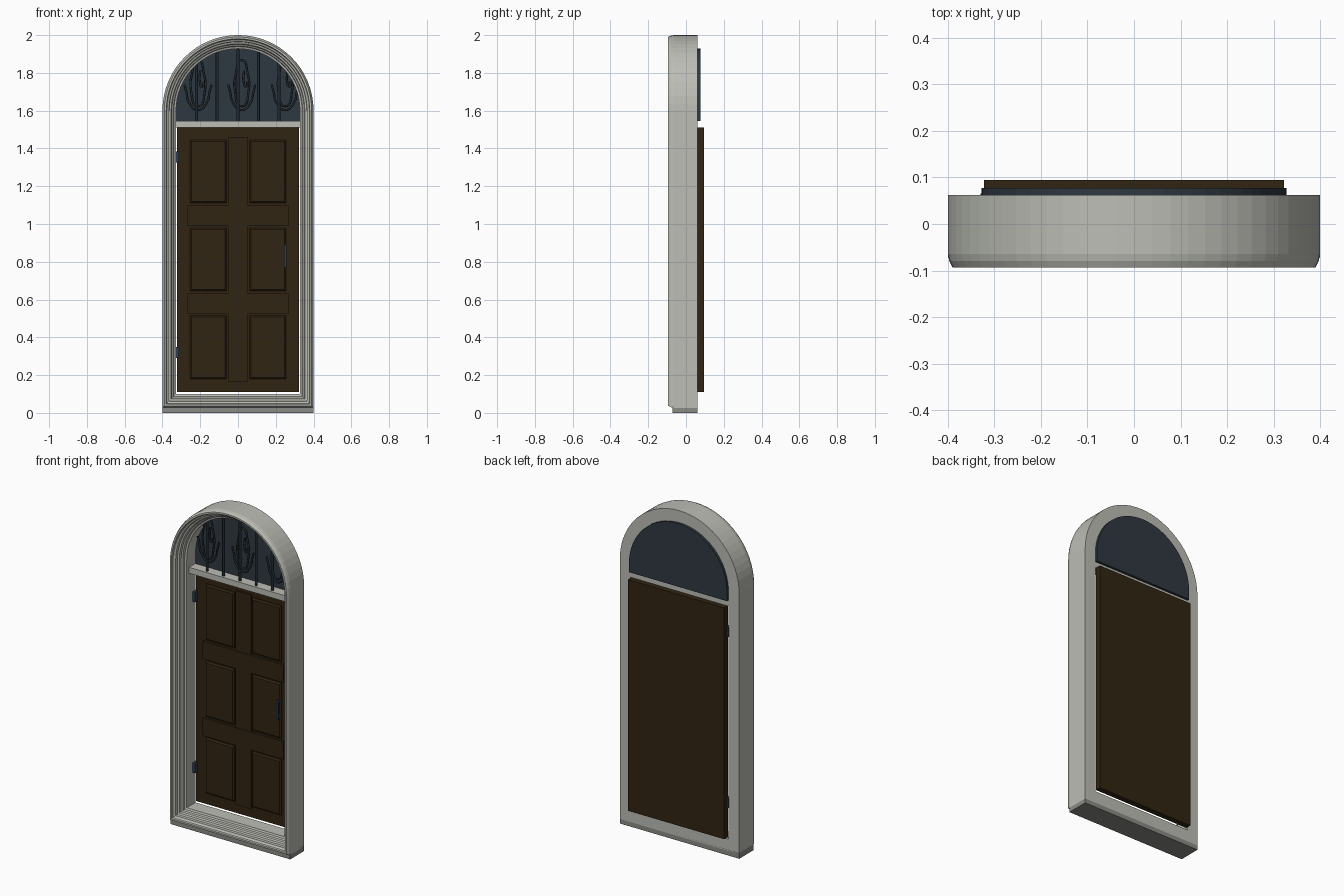
import bpy, bmesh, math

if "Cube" in bpy.data.objects:
    bpy.data.objects.remove(bpy.data.objects["Cube"])


def mat(name, r, g, b):
    m = bpy.data.materials.new(name)
    m.diffuse_color = (r, g, b, 1)
    m.use_nodes = True
    m.node_tree.nodes["Principled BSDF"].inputs["Base Color"].default_value = m.diffuse_color
    return m


STONE = mat("pale stone", 0.50, 0.51, 0.46)
SILL = mat("grey stone", 0.25, 0.26, 0.235)
WOOD = mat("dark wood", 0.030, 0.018, 0.006)
GLASS = mat("dark glass", 0.028, 0.040, 0.052)
IRON = mat("dark iron", 0.016, 0.023, 0.030)
STEEL = mat("blue steel", 0.030, 0.045, 0.070)


def finish(bm, name, material):
    bmesh.ops.recalc_face_normals(bm, faces=bm.faces)
    me = bpy.data.meshes.new(name)
    bm.to_mesh(me)
    bm.free()
    me.materials.append(material)
    ob = bpy.data.objects.new(name, me)
    bpy.context.collection.objects.link(ob)
    return ob


def box(name, x0, x1, y0, y1, z0, z1, material, bevel=0):
    bm = bmesh.new()
    bmesh.ops.create_cube(bm, size=1)
    for v in bm.verts:
        v.co = ((x0 + x1) / 2 + v.co.x * (x1 - x0),
                (y0 + y1) / 2 + v.co.y * (y1 - y0),
                (z0 + z1) / 2 + v.co.z * (z1 - z0))
    if bevel:
        # chamfer only the front edges
        edges = [e for e in bm.edges if all(abs(v.co.y - y0) < 1e-5 for v in e.verts)]
        bmesh.ops.bevel(bm, geom=edges, offset=bevel, segments=1, affect='EDGES')
    return finish(bm, name, material)


SEG, SPRING, R = 32, 1.6, 0.4


def outline(d, bottom):
    """Arched outline, inset by d from the outer edge."""
    r = R - d
    pts = [(-r, bottom), (r, bottom)]
    for i in range(SEG + 1):
        a = math.pi * i / SEG
        pts.append((r * math.cos(a), SPRING + r * math.sin(a)))
    return pts


# moulded frame: profile of (inset, depth) swept around the arch
profile = [(0, 0.062), (0, -0.065), (0.003, -0.080), (0.010, -0.094), (0.020, -0.094),
           (0.022, -0.082), (0.028, -0.076), (0.034, -0.074), (0.036, -0.060),
           (0.046, -0.056), (0.050, -0.044), (0.058, -0.040), (0.061, -0.026),
           (0.072, -0.022), (0.072, 0.062)]
bm = bmesh.new()
rings = [[bm.verts.new((x, y, z)) for x, z in outline(d, 0.027 + d)] for d, y in profile]
for k in range(len(rings)):
    a, b = rings[k], rings[(k + 1) % len(rings)]
    n = len(a)
    for i in range(n):
        j = (i + 1) % n
        bm.faces.new((a[i], a[j], b[j], b[i]))
finish(bm, "door_frame", STONE)

# sill and transom
box("sill", -0.4, 0.4, -0.072, 0.062, 0, 0.036, SILL)
box("transom", -0.33, 0.33, 0.0, 0.062, 1.51, 1.546, STONE)

# arched fanlight glass
bm = bmesh.new()
pts = [(x, z) for x, z in outline(0.072, 1.546)]
front = bm.faces.new([bm.verts.new((x, 0.06, z)) for x, z in pts])
ext = bmesh.ops.extrude_face_region(bm, geom=[front])
for v in ext["geom"]:
    if isinstance(v, bmesh.types.BMVert):
        v.co.y = 0.077
if front.is_valid and len([f for f in bm.faces if len(f.verts) > 4]) < 2:
    bm.faces.new([v for v in front.verts])
finish(bm, "fanlight_glass", GLASS)

# door leaf with raised panels, rails and stile
box("door_leaf", -0.322, 0.322, 0.06, 0.095, 0.11, 1.51, WOOD)
box("centre_stile", -0.052, 0.052, 0.050, 0.062, 0.165, 1.46, WOOD)
for i, z in enumerate((0.525, 0.99)):
    box(f"cross_rail_{i}", -0.27, 0.27, 0.047, 0.062, z, z + 0.107, WOOD)
for i, z in enumerate((0.18, 0.645, 1.11)):
    for side in (-1, 1):
        x0, x1 = sorted((side * 0.06, side * 0.253))
        box(f"panel_{i}_{side}", x0, x1, 0.045, 0.062, z, z + 0.335, WOOD, 0.008)

# hinges and handle
for i, z in enumerate((0.29, 1.325)):
    box(f"hinge_{i}", -0.33, -0.312, 0.035, 0.066, z, z + 0.06, STEEL)
box("handle", 0.243, 0.257, 0.015, 0.027, 0.77, 0.89, STEEL)
for i, z in enumerate((0.78, 0.87)):
    box(f"handle_post_{i}", 0.246, 0.254, 0.025, 0.062, z, z + 0.01, STEEL)


def tube(name, paths, radius, res=2):
    """Round iron rods; each path is (points, closed)."""
    cu = bpy.data.curves.new(name, 'CURVE')
    cu.dimensions = '3D'
    cu.bevel_depth, cu.bevel_resolution, cu.resolution_u = radius, res, 6
    cu.use_fill_caps = True
    for pts, closed in paths:
        sp = cu.splines.new('BEZIER')
        sp.bezier_points.add(len(pts) - 1)
        for p, c in zip(sp.bezier_points, pts):
            p.co = c
            p.handle_left_type = p.handle_right_type = 'AUTO'
        sp.use_cyclic_u = closed
    cu.materials.append(IRON)
    ob = bpy.data.objects.new(name, cu)
    bpy.context.collection.objects.link(ob)
    bpy.ops.object.select_all(action='DESELECT')
    ob.select_set(True)
    bpy.context.view_layer.objects.active = ob
    bpy.ops.object.convert(target='MESH')
    bpy.ops.object.shade_smooth_by_angle(angle=math.radians(50))


# fanlight bars
Y = 0.02
for i, x in enumerate((-0.22, -0.11, 0, 0.108, 0.217)):
    top = SPRING + math.sqrt(0.335 ** 2 - x * x)
    tube(f"grille_bar_{i}", [([(x, Y, 1.54), (x, Y, top)], False)], 0.008)

# tulip scrolls between the bars
arms = [(-0.072, 0.135), (-0.060, 0.09), (-0.052, 0.05), (0, 0.0),
        (0.052, 0.05), (0.060, 0.09), (0.072, 0.135)]
bud = [(0, 0.02), (0.036, 0.10), (0.030, 0.20), (0, 0.265), (-0.030, 0.20), (-0.036, 0.10)]
leaf = [(0.012, 0.21), (0.010, 0.15), (0.022, 0.125), (0.030, 0.15)]
for i, cx in enumerate((-0.212, 0.02, 0.25)):
    place = lambda pts: [(cx + x, Y, 1.603 + z) for x, z in pts]
    tube(f"tulip_scroll_{i}", [(place(arms), False), (place(bud), True), (place(leaf), False)], 0.006)
